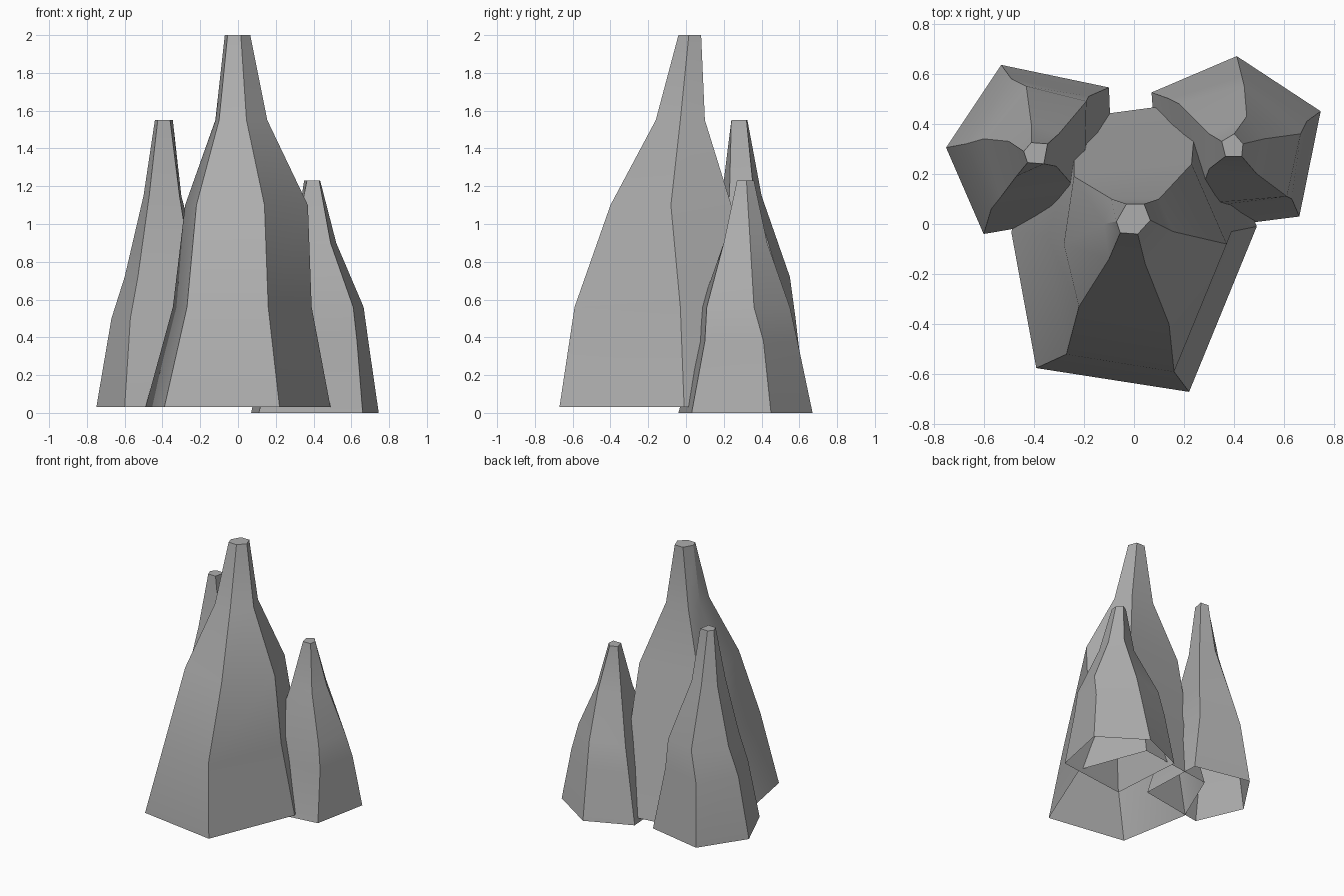
import bpy
import bmesh
import math

default_cube = bpy.data.objects.get("Cube")
if default_cube:
    bpy.data.objects.remove(default_cube, do_unlink=True)

# One plain grey stone for every spire
stone = bpy.data.materials.new("grey_stone")
stone.use_nodes = True
stone_colour = (0.42, 0.42, 0.42, 1.0)
stone.diffuse_color = stone_colour
shader = next(n for n in stone.node_tree.nodes if n.type == "BSDF_PRINCIPLED")
shader.inputs["Base Color"].default_value = stone_colour
shader.inputs["Roughness"].default_value = 0.9


def build_spire(name, heights, ridges):
    """Loft a hollow, tapering rock from ridge paths that run base to tip.

    Heights and ridge points are given in hundredths of a unit; ridges go
    counter-clockwise as seen from above. The base stays open.
    """
    bm = bmesh.new()
    columns = []
    for path in ridges:
        column = []
        for (x, y), z in zip(path, heights):
            column.append(bm.verts.new((x / 100, y / 100, z / 100)))
        columns.append(column)

    # Side walls between neighbouring ridges
    for index, column in enumerate(columns):
        following = columns[(index + 1) % len(columns)]
        for low in range(len(heights) - 1):
            high = low + 1
            bm.faces.new((column[low], following[low],
                          following[high], column[high]))

    # Flat broken tip
    bm.faces.new([column[-1] for column in columns])

    mesh = bpy.data.meshes.new(name)
    bm.to_mesh(mesh)
    bm.free()
    mesh.materials.append(stone)
    spire = bpy.data.objects.new(name, mesh)
    bpy.context.collection.objects.link(spire)

    # Smooth along each ridge, crisp across it
    bpy.ops.object.select_all(action="DESELECT")
    spire.select_set(True)
    bpy.context.view_layer.objects.active = spire
    bpy.ops.object.shade_smooth_by_angle(angle=math.radians(30))
    return spire


# Tall six-sided spire at the front
build_spire("tall_spire", (3, 56, 110, 155, 200), (
    ((-39, -57.5), (-27, -52), (-22, -33), (-10, -14), (-5.5, -3.5)),
    ((22, -67), (16, -59), (14, -40), (4.5, -16), (1.5, -4)),
    ((49, -1), (39, -3), (37, -8), (15.5, -3), (6.5, 1.5)),
    ((30, 49.5), (24, 36), (23, 24), (10, 10), (4, 8)),
    ((-30, 41.5), (-24, 30), (-24, 19), (-9, 10), (-3, 8)),
    ((-49, -3), (-34.5, -5), (-28, -8), (-12, 0), (-7, 1)),
))

# Short five-sided spire, back left
build_spire("short_spire", (0, 38, 56, 90, 123), (
    ((66, 3), (63, 10), (61, 11), (49, 20), (43, 27)),
    ((74.5, 45), (69, 41), (66.5, 36), (52, 34), (43.5, 32)),
    ((41, 67), (43, 59), (44, 55), (45, 43), (40, 36)),
    ((7, 52.5), (14, 50), (18, 48), (30, 36), (35, 33)),
    ((11, -4), (21, 6), (25, 8), (30, 22), (36.5, 27)),
))

# Middle five-sided spire, back right
build_spire("middle_spire", (3, 50, 72, 115, 155), (
    ((-60, -4), (-57, 6), (-53, 11), (-47, 19), (-42.5, 24.5)),
    ((-8, 5), (-20, 10), (-24, 15), (-31, 23), (-36, 24)),
    ((-10, 54.5), (-18, 51), (-19, 49), (-30, 36), (-34.5, 32)),
    ((-53, 63.5), (-49, 58), (-43, 55), (-41, 40), (-41, 32.5)),
    ((-75, 30.5), (-67, 32), (-60, 34), (-50, 33), (-44, 29)),
))
